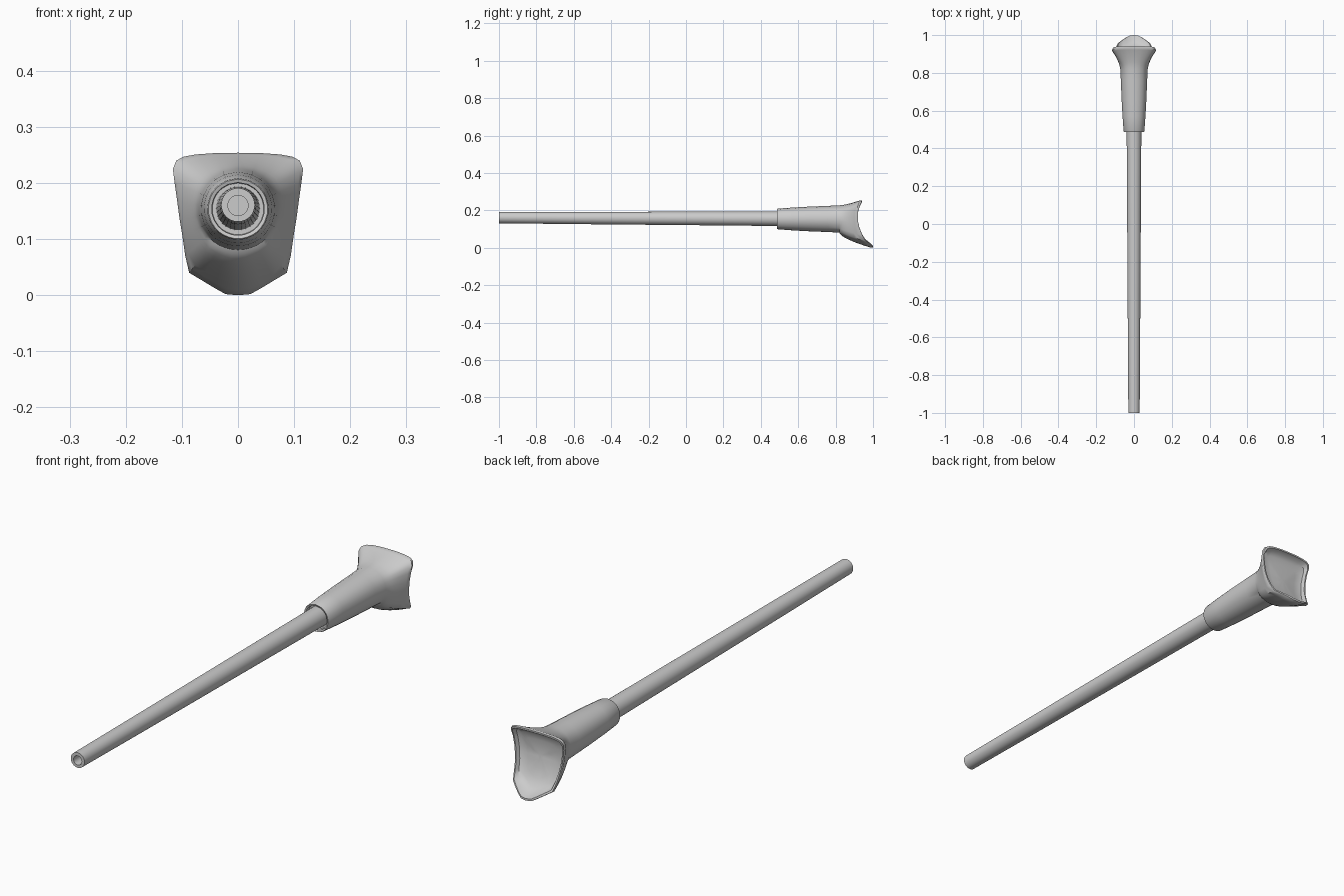
import bpy, bmesh, math

if "Cube" in bpy.data.objects:
    bpy.data.objects.remove(bpy.data.objects["Cube"])

grey = bpy.data.materials.new("plain_grey")
grey.diffuse_color = (0.6, 0.6, 0.6, 1)
grey.use_nodes = True
grey.node_tree.nodes["Principled BSDF"].inputs["Base Color"].default_value = grey.diffuse_color


def lerp_table(table, v):
    """Piecewise linear lookup in (key, value) pairs sorted by key."""
    if v <= table[0][0]:
        return table[0][1]
    for (a, p), (b, q) in zip(table, table[1:]):
        if v <= b:
            return p + (q - p) * (v - a) / (b - a)
    return table[-1][1]


def loft(name, rings, angle=40):
    """Skin equal-length rings and cap both ends."""
    bm = bmesh.new()
    loops = [[bm.verts.new(p) for p in r] for r in rings]
    n = len(loops[0])
    for a, b in zip(loops, loops[1:]):
        for i in range(n):
            j = (i + 1) % n
            bm.faces.new((a[i], a[j], b[j], b[i]))
    bm.faces.new(loops[0])
    bm.faces.new(loops[-1])
    bmesh.ops.recalc_face_normals(bm, faces=bm.faces)
    mesh = bpy.data.meshes.new(name)
    bm.to_mesh(mesh)
    bm.free()
    mesh.materials.append(grey)
    ob = bpy.data.objects.new(name, mesh)
    bpy.context.collection.objects.link(ob)
    bpy.ops.object.select_all(action='DESELECT')
    ob.select_set(True)
    bpy.context.view_layer.objects.active = ob
    bpy.ops.object.shade_smooth_by_angle(angle=math.radians(angle))
    return ob


def circle(y, r, cz, angles):
    return [(r * math.cos(a), y, cz + r * math.sin(a)) for a in angles]


even = [math.tau * i / 32 for i in range(32)]

# Tapered rod with a blind hole in its tip
rod = [(-0.90, 0.018, 0.16), (-1.0, 0.018, 0.16), (-1.0, 0.030, 0.161),
       (-0.6, 0.0325, 0.159), (0.0, 0.036, 0.157), (0.52, 0.039, 0.155)]
loft("rod", [circle(*s, even) for s in rod])

# Shield-shaped outline of the end plate, right half from top to bottom
half = [(0, 0.254), (0.04, 0.2535), (0.075, 0.251), (0.097, 0.247),
        (0.11, 0.24), (0.116, 0.225), (0.113, 0.2), (0.108, 0.165),
        (0.104, 0.135), (0.099, 0.105), (0.094, 0.07), (0.087, 0.04),
        (0.065, 0.027), (0.042, 0.013), (0.022, 0.002), (0, 0.0)]
outline = half + [(-x, z) for x, z in half[-2:0:-1]]
CZ = 0.154
angles = [math.atan2(z - CZ, x) for x, z in outline]

# Curve of the plate seen from the side: height to depth
plate_y = [(0.0, 1.0), (0.02, 0.982), (0.04, 0.957), (0.06, 0.945),
           (0.10, 0.928), (0.15, 0.918), (0.20, 0.921), (0.23, 0.93),
           (0.254, 0.942)]

# Sleeve around the rod, recessed at its mouth
sleeve = [(0.505, 0.038), (0.505, 0.046), (0.488, 0.047), (0.486, 0.053),
          (0.49, 0.055), (0.57, 0.061), (0.66, 0.066), (0.76, 0.070),
          (0.82, 0.073)]
rings = [circle(y, r, CZ, angles) for y, r in sleeve]

# Flare growing from the sleeve out to the plate edge
base = rings[-1]
for s in (0.1, 0.2, 0.32, 0.45, 0.6, 0.75, 0.88, 1.0):
    ring = []
    for (bx, by, bz), (ox, oz) in zip(base, outline):
        power = lerp_table([(0.04, 1.6), (0.14, 0.7)], oz)
        edge = lerp_table(plate_y, oz) - 0.010
        ring.append((bx + s * (ox - bx), by + s ** power * (edge - by),
                     bz + s * (oz - bz)))
    rings.append(ring)

# Rim and hollow dish: inward scale and depth below the plate curve
for k, depth in ((0.985, 0.0), (0.93, 0.0), (0.88, 0.014), (0.75, 0.017),
                 (0.55, 0.016), (0.3, 0.014), (0.1, 0.013)):
    ring = []
    for x, z in outline:
        zz = 0.14 + (z - 0.14) * k
        # the rim keeps its reach at the toe
        src = z if k > 0.9 else zz
        ring.append((x * k, lerp_table(plate_y, src) - depth, zz))
    rings.append(ring)
loft("flared_grip", rings, 45)
